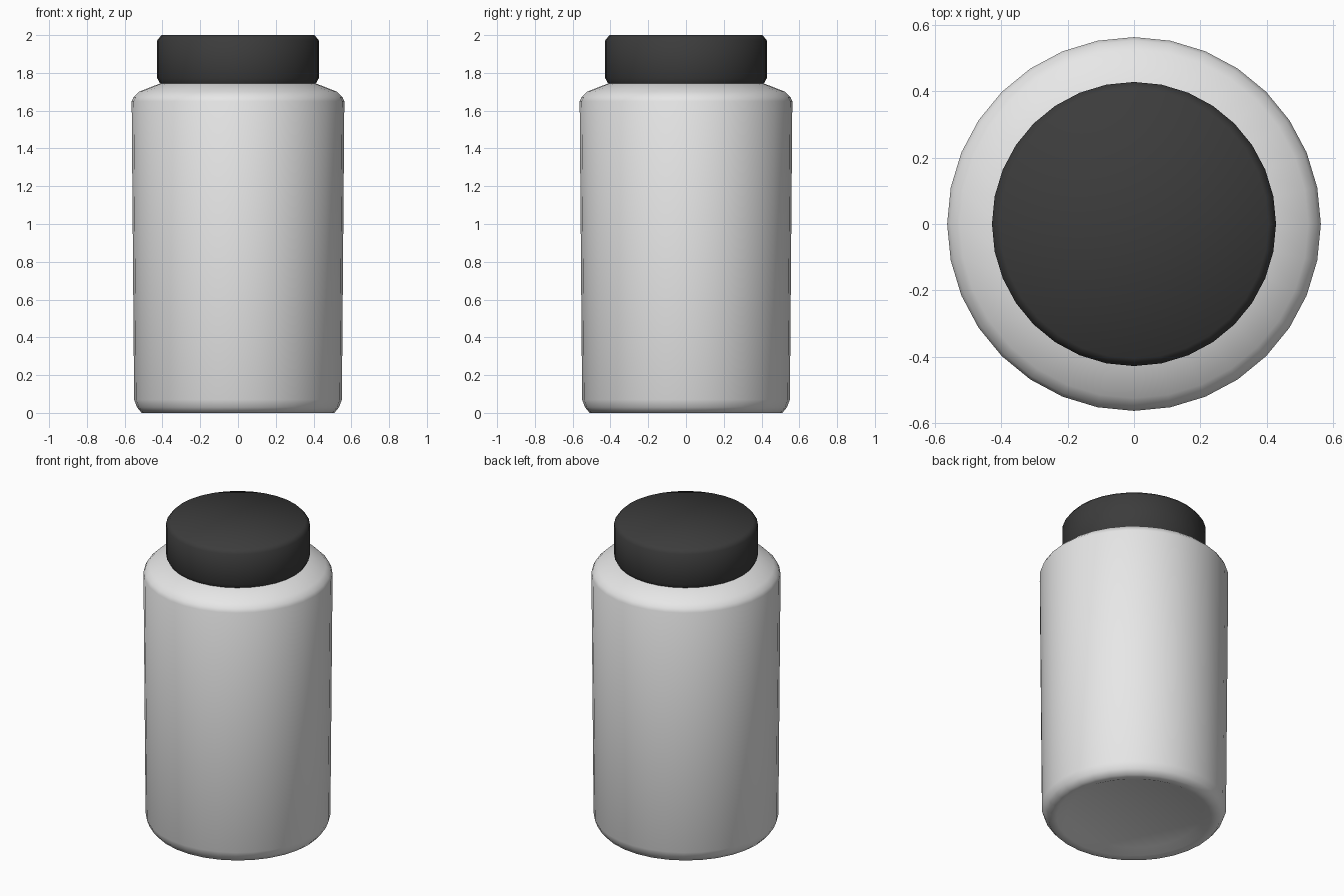
import bpy, bmesh, math

if "Cube" in bpy.data.objects:
    bpy.data.objects.remove(bpy.data.objects["Cube"])

SEGMENTS = 32


def material(name, rgb):
    m = bpy.data.materials.new(name)
    m.diffuse_color = (*rgb, 1.0)
    m.use_nodes = True
    m.node_tree.nodes["Principled BSDF"].inputs["Base Color"].default_value = m.diffuse_color
    return m


def lathe(name, profile, mat, angle):
    """Revolve (radius, z) points around z; radius 0 makes a pole."""
    bm = bmesh.new()
    rings = []
    for r, z in profile:
        if r == 0:
            rings.append([bm.verts.new((0, 0, z))] * SEGMENTS)
        else:
            rings.append([bm.verts.new((r * math.cos(2 * math.pi * i / SEGMENTS),
                                        r * math.sin(2 * math.pi * i / SEGMENTS), z))
                          for i in range(SEGMENTS)])
    for a, b in zip(rings, rings[1:]):
        for i in range(SEGMENTS):
            j = (i + 1) % SEGMENTS
            corners = list(dict.fromkeys((a[i], a[j], b[j], b[i])))
            bm.faces.new(corners)
    bmesh.ops.recalc_face_normals(bm, faces=bm.faces)
    mesh = bpy.data.meshes.new(name)
    bm.to_mesh(mesh)
    bm.free()
    mesh.materials.append(mat)
    obj = bpy.data.objects.new(name, mesh)
    bpy.context.collection.objects.link(obj)
    bpy.ops.object.select_all(action='DESELECT')
    obj.select_set(True)
    bpy.context.view_layer.objects.active = obj
    bpy.ops.object.shade_smooth_by_angle(angle=math.radians(angle))
    return obj


white = material("white_plastic", (0.8, 0.8, 0.8))
black = material("black_plastic", (0.045, 0.045, 0.045))

# Bottle: shallow recessed base, slightly flared wall, sloped shoulder, neck inside the cap
lathe("bottle_body", [(0, 0.03), (0.40, 0.025), (0.46, 0.0), (0.51, 0.0), (0.535, 0.03),
                      (0.55, 0.07), (0.563, 1.65), (0.553, 1.672), (0.525, 1.70),
                      (0.41, 1.745), (0.38, 1.75), (0.38, 1.90), (0, 1.90)], white, 60)

# Screw cap with small chamfers
lathe("cap", [(0, 1.745), (0.413, 1.745), (0.428, 1.772), (0.428, 1.972),
              (0.405, 2.0), (0, 2.0)], black, 60)
